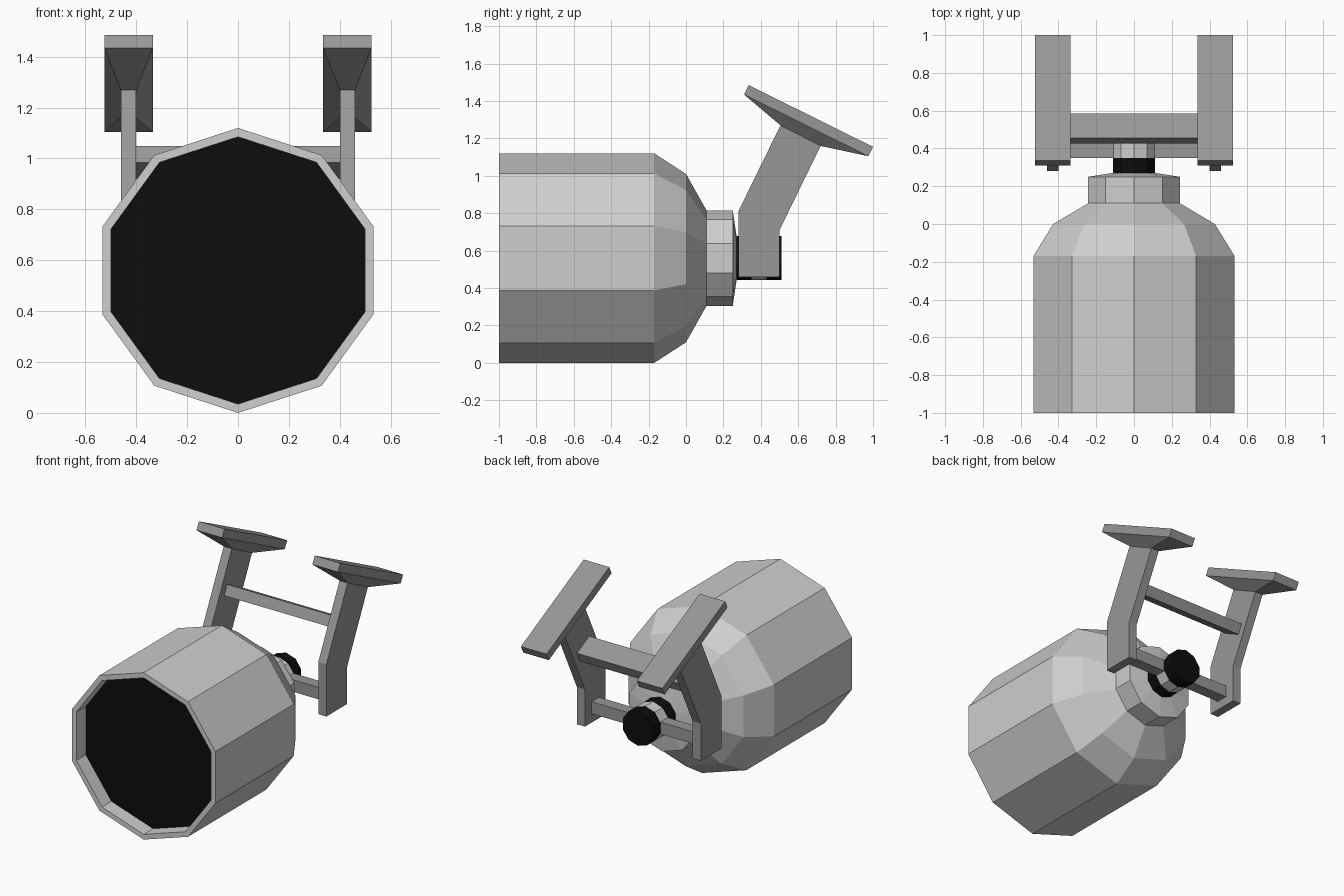
import bpy
import bmesh
from math import sin, cos, pi

cube = bpy.data.objects.get("Cube")
if cube:
    bpy.data.objects.remove(cube, do_unlink=True)


def material(name, value):
    mat = bpy.data.materials.new(name)
    mat.use_nodes = True
    colour = (value, value, value, 1)
    mat.diffuse_color = colour
    mat.node_tree.nodes["Principled BSDF"].inputs["Base Color"].default_value = colour
    return mat


LIGHT = material("light grey", 0.62)
MID = material("mid grey", 0.31)
BLACK = material("black", 0.004)
SIDES = 10
AXIS_Z = 0.56


def finish(bm, name, mats):
    bmesh.ops.recalc_face_normals(bm, faces=bm.faces[:])
    mesh = bpy.data.meshes.new(name)
    bm.to_mesh(mesh)
    bm.free()
    for mat in mats:
        mesh.materials.append(mat)
    obj = bpy.data.objects.new(name, mesh)
    bpy.context.collection.objects.link(obj)
    return obj


def loft(name, rings, mats, band_mats=None, caps=(0, 0)):
    """Bridge a list of vertex rings and close both ends."""
    bm = bmesh.new()
    loops = [[bm.verts.new(p) for p in ring] for ring in rings]
    n = len(loops[0])
    for k, (a, b) in enumerate(zip(loops, loops[1:])):
        for i in range(n):
            j = (i + 1) % n
            face = bm.faces.new((a[i], a[j], b[j], b[i]))
            face.material_index = band_mats[k] if band_mats else 0
    bm.faces.new(loops[0]).material_index = caps[0]
    bm.faces.new(loops[-1]).material_index = caps[1]
    return finish(bm, name, mats)


def ring(y, r):
    steps = [2 * pi * i / SIDES for i in range(SIDES)]
    return [(r * sin(a), y, AXIS_Z + r * cos(a)) for a in steps]


def turned(name, profile, mats, **kw):
    return loft(name, [ring(y, r) for y, r in profile], mats, **kw)


def extruded(name, outline, x0, x1, mat):
    """Side outline of (y, z) points pushed across x."""
    return loft(name, [[(x, y, z) for y, z in outline] for x in (x0, x1)], [mat])


# Lamp housing with recessed black lens
turned("housing",
       [(-0.9, 0.525), (-1, 0.525), (-1, 0.56), (-0.17, 0.56), (0, 0.45), (0.11, 0.255)],
       [LIGHT, BLACK], caps=(1, 0))

# Rear collar with a shallow tapered back
turned("rear_collar", [(0.11, 0.255), (0.25, 0.255), (0.27, 0.12)], [LIGHT])

# Pivot knob: black, grey band, black
turned("pivot_knob", [(0.265, 0.118), (0.35, 0.118), (0.43, 0.118), (0.51, 0.118)],
       [BLACK, LIGHT], band_mats=(0, 1, 0))

# Bracket arms and mounting feet
ARM = [(0.28, 0.46), (0.5, 0.46), (0.5, 0.71), (0.72, 1.16), (0.505, 1.27), (0.28, 0.81)]


def foot_ring(front, back, half, cx):
    return [(cx - half, *front), (cx + half, *front), (cx + half, *back), (cx - half, *back)]


for side, s in (("left", 1), ("right", -1)):
    cx = 0.43 * s
    extruded(side + "_arm", ARM, cx - 0.03, cx + 0.03, MID)
    loft(side + "_mounting_foot",
         [foot_ring(ARM[4], ARM[3], 0.03, cx),
          foot_ring((0.31, 1.435), (0.975, 1.105), 0.095, cx),
          foot_ring((0.335, 1.485), (1.0, 1.155), 0.095, cx)], [MID])

# Crossbars joining the arms
extruded("lower_crossbar", [(0.35, 0.52), (0.43, 0.52), (0.43, 0.6), (0.35, 0.6)],
         -0.4, 0.4, MID)
extruded("upper_crossbar", [(0.425, 0.985), (0.455, 1.05), (0.585, 0.985), (0.555, 0.92)],
         -0.4, 0.4, MID)
